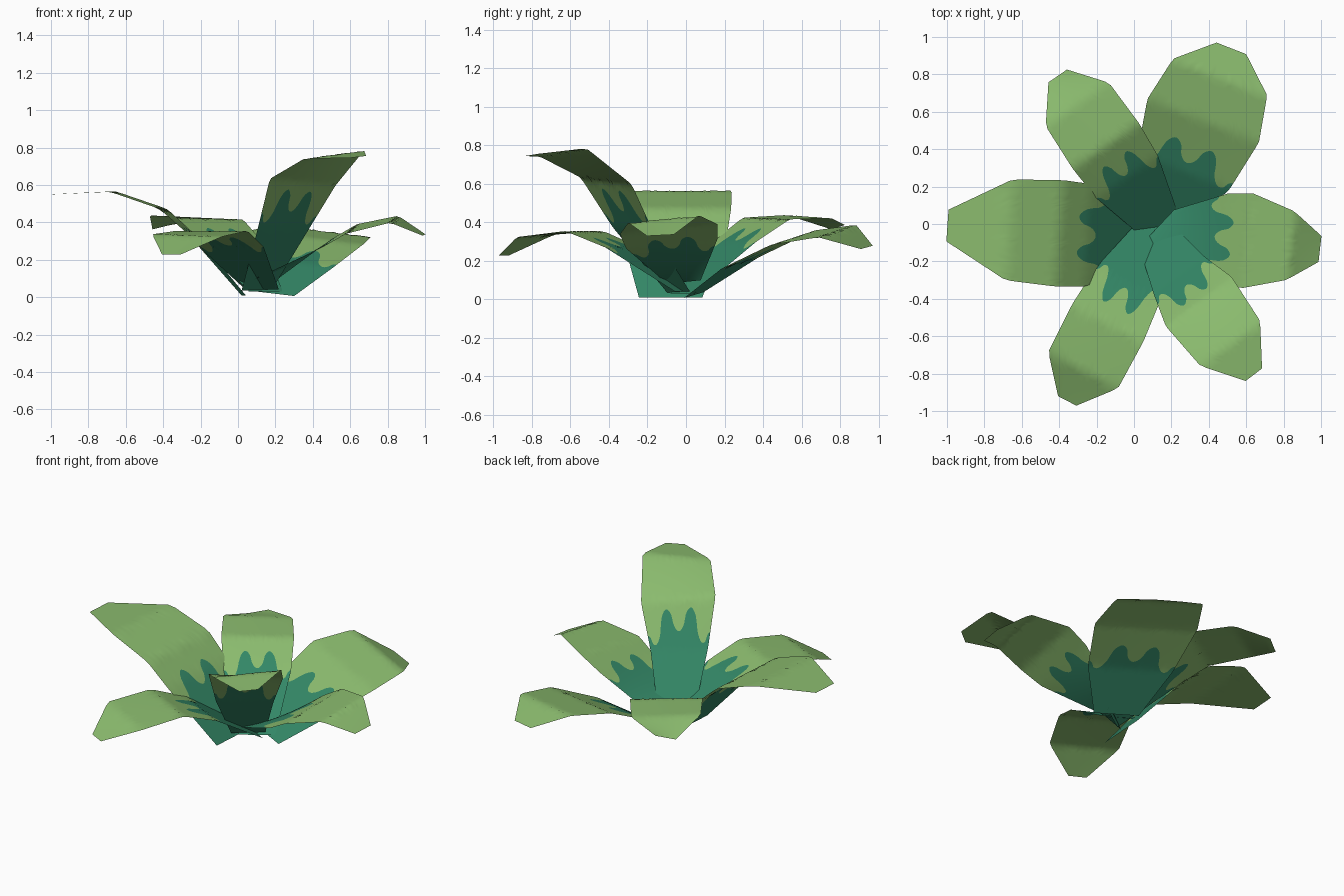
import bpy, bmesh, math
from mathutils import Vector

if "Cube" in bpy.data.objects:
    bpy.data.objects.remove(bpy.data.objects["Cube"])


def material(name, rgb):
    m = bpy.data.materials.new(name)
    m.diffuse_color = (*rgb, 1)
    m.use_nodes = True
    m.node_tree.nodes["Principled BSDF"].inputs["Base Color"].default_value = m.diffuse_color
    return m


GREEN = material("leaf green", (0.258, 0.50, 0.157))
TEAL = material("deep teal", (0.034, 0.245, 0.135))

COLS, ROWS_IN, ROWS_OUT = 48, 16, 20


def teal_reach(u, peak):
    # lobed border of the teal centre: two long rounded fingers and lower side lobes
    c = math.cos(u * 2 * math.pi * 1.38)
    c = math.copysign(abs(c) ** 0.6, c)
    return peak - 0.055 - 0.055 * c - 0.13 * max(0, u * u - 0.12)


def leaf(name, azimuth, base, base_width, shift, skew, peak, rows, rolls):
    """rows: (distance from base, height, width) along the leaf's spine
    rolls: sideways slope at the base and at each row
    shift, skew: sideways offset and slant of the base edge"""
    a = math.radians(azimuth)
    out = Vector((math.cos(a), math.sin(a), 0))
    side = Vector((-out.y, out.x, 0))
    origin = Vector((base[0], base[1], 0))
    spine = [(0, base[2], base_width)] + rows
    spine = [(*p, roll, 0, 0) for p, roll in zip(spine, rolls)]
    spine[0] = (*spine[0][:4], shift, skew)

    # arc-length fraction of each spine row
    lengths = [0]
    for p, q in zip(spine, spine[1:]):
        lengths.append(lengths[-1] + math.hypot(q[0] - p[0], q[1] - p[1]))
    frac = [d / lengths[-1] for d in lengths]

    def row_point(row, u):
        r, z, w, roll, off, slant = row
        lateral = u * w / 2
        return (origin + out * (r + slant * lateral) + side * (lateral + off)
                + Vector((0, 0, z + roll * lateral)))

    def point(s, u):
        i = 0
        while i < len(frac) - 2 and s > frac[i + 1]:
            i += 1
        t = (s - frac[i]) / (frac[i + 1] - frac[i])
        return row_point(spine[i], u).lerp(row_point(spine[i + 1], u), t)

    # grid whose middle row follows the border between the two colours
    bm = bmesh.new()
    grid = []
    for j in range(COLS + 1):
        u = 2 * j / COLS - 1
        f = teal_reach(u, peak)
        steps = [f * k / ROWS_IN for k in range(ROWS_IN)]
        steps += [f + (1 - f) * k / ROWS_OUT for k in range(ROWS_OUT + 1)]
        grid.append([bm.verts.new(point(s, u)) for s in steps])
    for j in range(COLS):
        for k in range(ROWS_IN + ROWS_OUT):
            face = bm.faces.new((grid[j][k], grid[j][k + 1],
                                 grid[j + 1][k + 1], grid[j + 1][k]))
            face.material_index = 1 if k < ROWS_IN else 0
            face.smooth = True
    me = bpy.data.meshes.new(name)
    bm.to_mesh(me)
    bm.free()
    me.materials.append(GREEN)
    me.materials.append(TEAL)
    ob = bpy.data.objects.new(name, me)
    bpy.context.collection.objects.link(ob)
    return ob


# six leaves fanned round the centre, each with its own bend and roll
leaf("left_leaf", 176, (0.03, -0.08, 0.01), 0.33, 0, 0, 0.40,
     [(0.28, 0.338, 0.55), (0.43, 0.472, 0.57), (0.70, 0.565, 0.54), (1.03, 0.55, 0.17)],
     [0, 0, 0, 0, 0])
leaf("back_left_leaf", 124.5, (0.15, -0.02, 0.03), 0.22, 0, 0, 0.50,
     [(0.33, 0.30, 0.40), (0.53, 0.42, 0.43), (0.80, 0.43, 0.41), (0.985, 0.375, 0.12)],
     [0, 0, 0.02, 0.04, -0.2])
leaf("back_right_leaf", 68.7, (0.17, 0.04, 0.022), 0.28, 0, 0, 0.45,
     [(0.26, 0.19, 0.53), (0.55, 0.32, 0.64), (0.80, 0.355, 0.54), (0.965, 0.27, 0.17)],
     [0.11, 0.11, 0.12, 0.12, 0.1])
leaf("right_leaf", -6.5, (0.13, -0.035, 0.09), 0.19, 0.025, 0.75, 0.47,
     [(0.35, 0.29, 0.48), (0.48, 0.365, 0.51), (0.71, 0.417, 0.37), (0.87, 0.333, 0.14)],
     [0.1, 0.1, 0.1, 0.1, 0.05])
leaf("front_right_leaf", -53, (0.075, -0.055, 0.035), 0.20, 0.03, 0, 0.54,
     [(0.28, 0.37, 0.34), (0.45, 0.615, 0.44), (0.73, 0.763, 0.40), (0.94, 0.75, 0.11)],
     [0, -0.03, -0.08, 0.11, 0.1])
leaf("front_left_leaf", 242.5, (0.13, -0.01, 0.04), 0.20, 0, 0, 0.49,
     [(0.36, 0.27, 0.39), (0.585, 0.355, 0.43), (0.87, 0.33, 0.42), (1.055, 0.228, 0.11)],
     [0, 0, 0, -0.03, 0])
